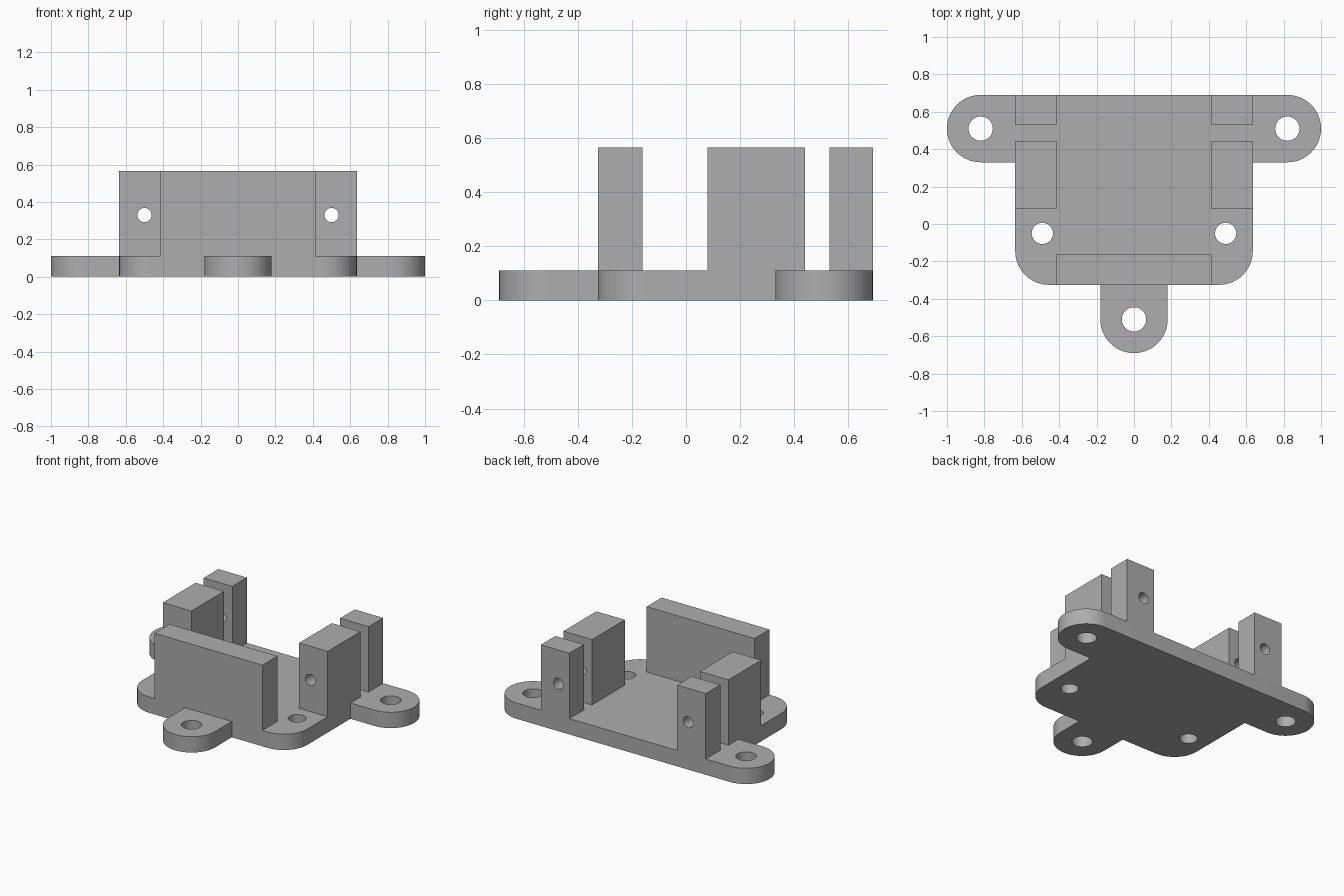
import bpy, bmesh
from math import cos, sin, pi
from mathutils import Matrix

cube = bpy.data.objects.get("Cube")
if cube:
    bpy.data.objects.remove(cube, do_unlink=True)

PLATE_TOP, WALL_TOP = 0.11, 0.565
HALF_W, BACK, FRONT = 0.635, 0.69, -0.325
EAR_R, INNER_X = 0.18, 0.415

grey = bpy.data.materials.new("light grey")
grey.use_nodes = True
colour = (0.42, 0.42, 0.42, 1)
grey.diffuse_color = colour
grey.node_tree.nodes["Principled BSDF"].inputs["Base Color"].default_value = colour


def make_object(name, bm):
    bmesh.ops.recalc_face_normals(bm, faces=bm.faces)
    mesh = bpy.data.meshes.new(name)
    bm.to_mesh(mesh)
    bm.free()
    mesh.materials.append(grey)
    obj = bpy.data.objects.new(name, mesh)
    bpy.context.collection.objects.link(obj)
    return obj


def box(name, x0, x1, y0, y1, z0, z1):
    bm = bmesh.new()
    bmesh.ops.create_cube(bm, size=1)
    for v in bm.verts:
        v.co = ((x0 + x1) / 2 + v.co.x * (x1 - x0),
                (y0 + y1) / 2 + v.co.y * (y1 - y0),
                (z0 + z1) / 2 + v.co.z * (z1 - z0))
    return make_object(name, bm)


def drill(obj, centre, radius, axis="Z"):
    """Cut a round hole through the object along one axis."""
    bm = bmesh.new()
    turn = Matrix.Rotation(pi / 2, 4, "X") if axis == "Y" else Matrix()
    bmesh.ops.create_cone(bm, cap_ends=True, segments=40, radius1=radius,
                          radius2=radius, depth=2,
                          matrix=Matrix.Translation(centre) @ turn)
    cutter = make_object("hole_cutter", bm)
    cutter.hide_render = True
    mod = obj.modifiers.new("hole", "BOOLEAN")
    mod.operation, mod.solver, mod.object = "DIFFERENCE", "EXACT", cutter
    bpy.context.view_layer.objects.active = obj
    bpy.ops.object.modifier_apply(modifier=mod.name)
    bpy.data.objects.remove(cutter, do_unlink=True)


def arc(cx, cy, r, start, end, steps=16):
    angles = [start + (end - start) * i / steps for i in range(steps + 1)]
    return [(cx + r * cos(a), cy + r * sin(a)) for a in angles]


# Base plate: half outline from front tab to rear ear, then mirrored
ear_x, ear_y, tab_y = 1 - EAR_R, BACK - EAR_R, EAR_R - BACK
half = arc(0, tab_y, EAR_R, -pi / 2, 0)
half += [(EAR_R, FRONT)]
half += arc(HALF_W - EAR_R, FRONT + EAR_R, EAR_R, -pi / 2, 0)
half += [(HALF_W, BACK - 2 * EAR_R)]
half += arc(ear_x, ear_y, EAR_R, -pi / 2, pi / 2, 32)
outline = half + [(-x, y) for x, y in reversed(half[1:])]

bm = bmesh.new()
face = bm.faces.new([bm.verts.new((x, y, 0)) for x, y in outline])
top = bmesh.ops.extrude_face_region(bm, geom=[face])["geom"]
bmesh.ops.translate(bm, vec=(0, 0, PLATE_TOP),
                    verts=[g for g in top if isinstance(g, bmesh.types.BMVert)])
plate = make_object("base_plate", bm)

# Mounting holes
drill(plate, (0, tab_y, 0), 0.065)
for side in (-1, 1):
    drill(plate, (side * ear_x, ear_y, 0), 0.065)
    drill(plate, (side * 0.49, -0.05, 0), 0.057)

# Front wall
parts = [plate, box("front_wall", -INNER_X, INNER_X, FRONT, -0.16,
                    PLATE_TOP, WALL_TOP)]

# Side clamp blocks with a slot between them and a screw hole through both
for side, label in ((1, "left"), (-1, "right")):
    x0, x1 = sorted((side * INNER_X, side * HALF_W))
    for name, y0, y1 in (("middle_block", 0.08, 0.44), ("rear_block", 0.53, BACK)):
        block = box(f"{label}_{name}", x0, x1, y0, y1, PLATE_TOP, WALL_TOP)
        drill(block, (side * 0.5, 0.4, 0.33), 0.038, "Y")
        parts.append(block)

# Smooth the curved sides, keep the edges sharp
bpy.ops.object.select_all(action="DESELECT")
for obj in parts:
    obj.select_set(True)
bpy.context.view_layer.objects.active = plate
bpy.ops.object.shade_smooth_by_angle()
